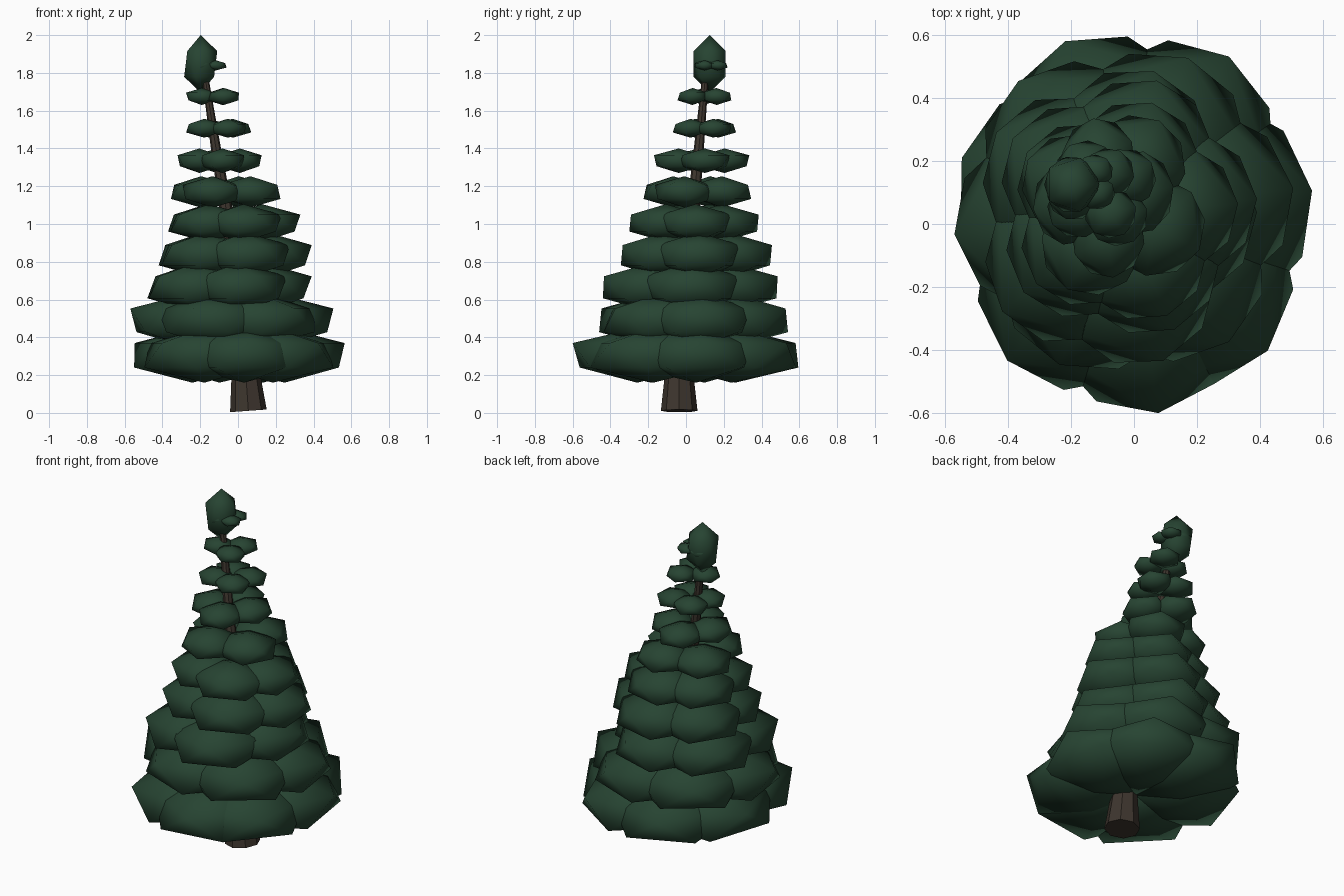
import bpy
import bmesh
import math
from mathutils import Matrix

cube = bpy.data.objects.get("Cube")
if cube:
    bpy.data.objects.remove(cube, do_unlink=True)


def make_material(name, colour):
    mat = bpy.data.materials.new(name)
    mat.use_nodes = True
    mat.diffuse_color = (*colour, 1)
    mat.node_tree.nodes["Principled BSDF"].inputs["Base Color"].default_value = (*colour, 1)
    return mat


def add_to_scene(name, data, mat):
    data.materials.append(mat)
    obj = bpy.data.objects.new(name, data)
    bpy.context.scene.collection.objects.link(obj)


def make_foliage(name, bm):
    mesh = bpy.data.meshes.new(name)
    for face in bm.faces:
        face.smooth = True
    bm.to_mesh(mesh)
    bm.free()
    add_to_scene(name, mesh, leaf)


def fill_box(bm, *ranges):
    """Size a clump or ring of clumps to its x, y and z ranges."""
    for axis, (low, high) in enumerate(ranges):
        values = [v.co[axis] for v in bm.verts]
        start, span = min(values), max(values) - min(values)
        for v in bm.verts:
            v.co[axis] = low + (v.co[axis] - start) / span * (high - low)


def spread(count, first):
    return [first + 360 * i / count for i in range(count)]


def foliage_tier(name, angles, x_range, y_range, z, half_height):
    """A ring of overlapping, flattened low-poly clumps, each facing outward."""
    bm = bmesh.new()
    ring = 0.44 if len(angles) > 4 else 0.48
    size = (1 - ring) * 1.12
    for angle in angles:
        matrix = (Matrix.Rotation(math.radians(angle), 4, "Z")
                  @ Matrix.Translation((ring, 0, 0))
                  @ Matrix.Diagonal((size, size, 0.5, 1)))
        bmesh.ops.create_icosphere(bm, subdivisions=1, radius=1, matrix=matrix)
    fill_box(bm, x_range, y_range, (z - half_height, z + half_height))
    make_foliage(name, bm)


leaf = make_material("dark_green_needles", (0.02, 0.058, 0.032))
bark = make_material("brown_bark", (0.047, 0.036, 0.027))

# Leaning trunk with a flared foot: x, y, z, radius along its path
path = [
    (0.055, -0.036, 0.011, 0.097),
    (0.04, -0.036, 0.22, 0.074),
    (-0.05, 0.03, 1, 0.036),
    (-0.12, 0.07, 1.42, 0.026),
    (-0.17, 0.1, 1.75, 0.018),
]
trunk = bpy.data.curves.new("trunk", "CURVE")
trunk.dimensions = "3D"
trunk.bevel_depth = 1
trunk.bevel_resolution = 2
trunk.use_fill_caps = True
spline = trunk.splines.new("POLY")
spline.use_smooth = False
spline.points.add(len(path) - 1)
for point, (x, y, z, radius) in zip(spline.points, path):
    point.co = (x, y, z, 1)
    point.radius = radius
add_to_scene("trunk", trunk, bark)

# Foliage from the ground up: clump angles, x range, y range, height, half height
tiers = [
    ([-134, -82, -42, 9, 58, 112, 161], (-0.55, 0.565), (-0.6, 0.595), 0.305, 0.145),
    (spread(6, -172), (-0.57, 0.505), (-0.46, 0.54), 0.49, 0.14),
    (spread(5, -70), (-0.48, 0.39), (-0.44, 0.485), 0.665, 0.13),
    (spread(5, -68), (-0.42, 0.39), (-0.345, 0.455), 0.835, 0.12),
    (spread(5, -68), (-0.37, 0.33), (-0.3, 0.385), 1.005, 0.1),
    (spread(4, -118), (-0.355, 0.225), (-0.225, 0.345), 1.17, 0.083),
    (spread(4, -82), (-0.32, 0.125), (-0.17, 0.335), 1.335, 0.065),
    (spread(4, -57), (-0.275, 0.07), (-0.07, 0.265), 1.507, 0.05),
    (spread(3, -57), (-0.275, 0.005), (-0.045, 0.24), 1.675, 0.045),
    (spread(4, -40), (-0.26, -0.06), (0.04, 0.22), 1.84, 0.027),
]
for number, tier in enumerate(tiers, 1):
    foliage_tier(f"foliage_tier_{number}", *tier)

# Tall pointed clump at the crown
bm = bmesh.new()
bmesh.ops.create_icosphere(bm, subdivisions=1, radius=1)
fill_box(bm, (-0.285, -0.11), (0.04, 0.21), (1.695, 2))
make_foliage("crown", bm)
